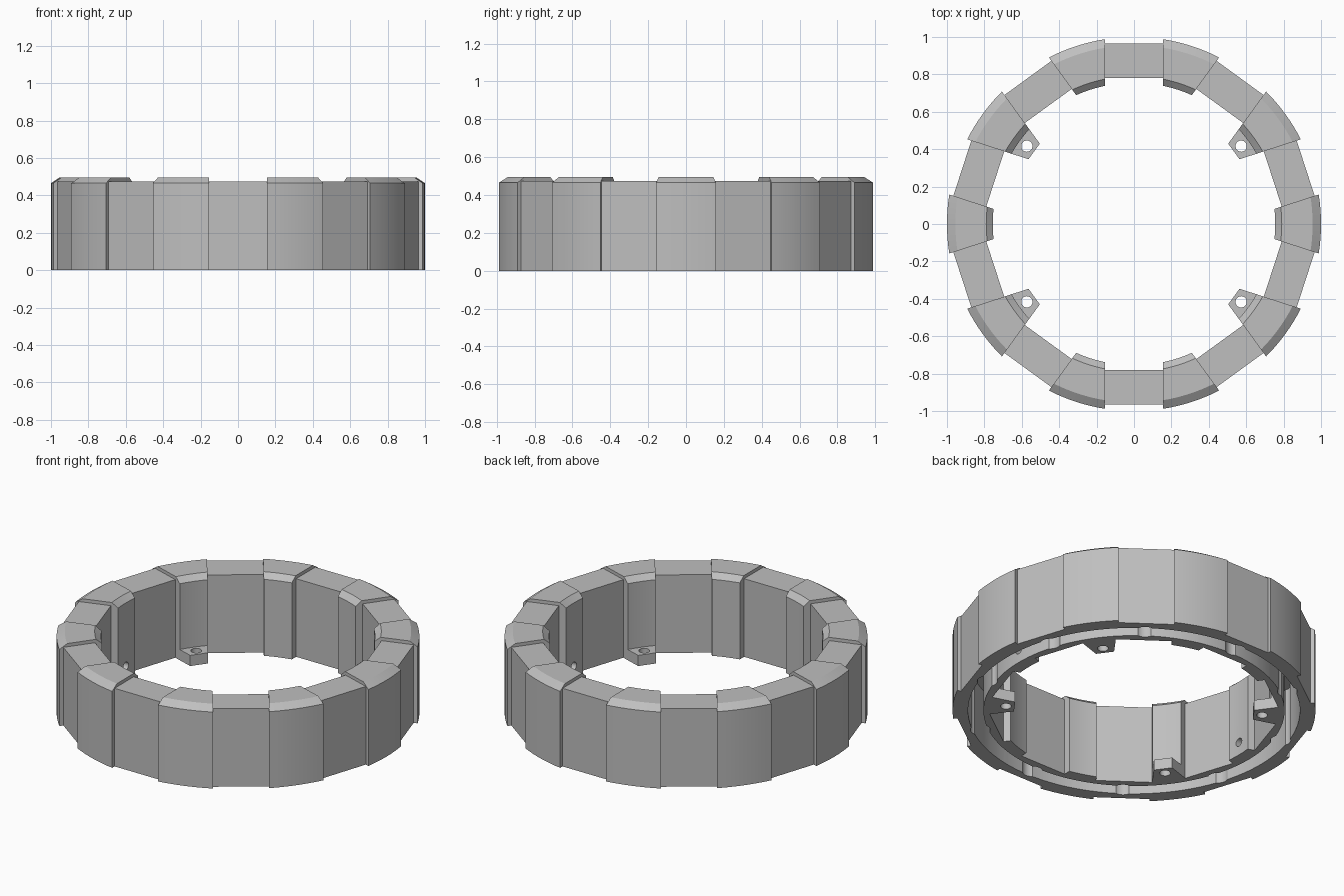
import bpy, bmesh
from math import sin, cos, asin, tan, pi, radians
from mathutils import Matrix, Vector

if "Cube" in bpy.data.objects:
    bpy.data.objects.remove(bpy.data.objects["Cube"])

COUNT = 10
STEP = 2 * pi / COUNT
HALF = STEP / 2
HALF_WIDTH = 0.155          # half length of a straight segment
DEPTH = 0.35                # underside channel depth

grey = bpy.data.materials.new("plain grey")
grey.use_nodes = True
grey.diffuse_color = (0.52, 0.52, 0.52, 1)
grey.node_tree.nodes["Principled BSDF"].inputs["Base Color"].default_value = grey.diffuse_color


def make_object(name, bm):
    bmesh.ops.recalc_face_normals(bm, faces=bm.faces)
    mesh = bpy.data.meshes.new(name)
    bm.to_mesh(mesh)
    bm.free()
    mesh.materials.append(grey)
    obj = bpy.data.objects.new(name, mesh)
    bpy.context.collection.objects.link(obj)
    return obj


def loft(bm, rings, closed=False):
    """Join equal point rings into a solid, capped unless it closes on itself."""
    loops = [[bm.verts.new(p) for p in ring] for ring in rings]
    pairs = list(zip(loops, loops[1:]))
    if closed:
        pairs.append((loops[-1], loops[0]))
    else:
        bm.faces.new(loops[0])
        bm.faces.new(loops[-1])
    for a, b in pairs:
        for i in range(len(a)):
            j = (i + 1) % len(a)
            bm.faces.new((a[i], a[j], b[j], b[i]))


def turned(rings, angle):
    turn = Matrix.Rotation(angle, 3, 'Z')
    return [[turn @ Vector(p) for p in ring] for ring in rings]


def cylinder(bm, radius, length, matrix):
    bmesh.ops.create_cone(bm, cap_ends=True, segments=32, radius1=radius,
                          radius2=radius, depth=length, matrix=matrix)


def cut(obj, cutter):
    cutter.hide_render = True
    mod = obj.modifiers.new("cut", 'BOOLEAN')
    mod.operation = 'DIFFERENCE'
    mod.solver = 'EXACT'
    mod.object = cutter
    bpy.ops.object.select_all(action='DESELECT')
    bpy.context.view_layer.objects.active = obj
    obj.select_set(True)
    bpy.ops.object.modifier_apply(modifier=mod.name)


# Straight segments between the blocks
bm = bmesh.new()
section = [(0.78, 0), (0.965, 0), (0.965, 0.475), (0.78, 0.475)]
straight = [[(r, y, z) for r, z in section] for y in (-HALF_WIDTH, HALF_WIDTH)]
for i in range(COUNT):
    loft(bm, turned(straight, (i + 0.5) * STEP))
straights = make_object("straight_segments", bm)

# Curved wedge blocks with chamfered upper rims
bm = bmesh.new()
section = [(0.755, 0), (1, 0), (1, 0.465), (0.955, 0.495), (0.79, 0.495), (0.755, 0.465)]
block = []
for k in range(9):
    t = k / 4 - 1
    ring = []
    for r, z in section:
        a = t * (HALF - asin(HALF_WIDTH / r))
        ring.append((r * cos(a), r * sin(a), z))
    block.append(ring)
for i in range(COUNT):
    loft(bm, turned(block, i * STEP))
blocks = make_object("wedge_blocks", bm)

# Mounting tabs inside four of the blocks
tab_angles = [radians(a) for a in (36, 144, 216, 324)]


def wedge_half(x):
    return x * tan(HALF) - HALF_WIDTH / cos(HALF)


bm = bmesh.new()
tab = [[(x, s * wedge_half(x), z) for x, s in ((0.66, -1), (0.76, -1), (0.76, 1), (0.66, 1))]
       for z in (0, 0.065)]
for a in tab_angles:
    loft(bm, turned(tab, a))
tabs = make_object("mounting_tabs", bm)

# Cutter: round channel in the underside
bm = bmesh.new()
section = [(0.83, -0.1), (0.915, -0.1), (0.915, DEPTH), (0.83, DEPTH)]
start = [[(r, 0, z) for r, z in section]]
loft(bm, [turned(start, 2 * pi * i / 120)[0] for i in range(120)], closed=True)
channel = make_object("channel_cutter", bm)

# Cutter: round sockets in the middle of each straight segment
bm = bmesh.new()
for i in range(COUNT):
    place = Matrix.Rotation((i + 0.5) * STEP, 4, 'Z') @ Matrix.Translation((0.872, 0, 0))
    cylinder(bm, 0.056, 2 * DEPTH, place)
sockets = make_object("socket_cutter", bm)

# Cutter: cable holes through the inner wall on both sides
bm = bmesh.new()
for side in (-1, 1):
    cylinder(bm, 0.025, 0.17, Matrix.Translation((side * 0.785, 0, 0.08))
             @ Matrix.Rotation(pi / 2, 4, 'Y'))
cable_holes = make_object("cable_hole_cutter", bm)

# Cutter: screw holes in the tabs
bm = bmesh.new()
for a in tab_angles:
    cylinder(bm, 0.03, 0.4, Matrix.Rotation(a, 4, 'Z') @ Matrix.Translation((0.708, 0, 0)))
screw_holes = make_object("screw_hole_cutter", bm)

cut(straights, channel)
cut(straights, sockets)
cut(blocks, channel)
cut(blocks, cable_holes)
cut(tabs, screw_holes)
for helper in (channel, sockets, cable_holes, screw_holes):
    bpy.data.objects.remove(helper)

# Smooth the curved walls, keep the edges sharp
for obj in (straights, blocks, tabs):
    bpy.ops.object.select_all(action='DESELECT')
    bpy.context.view_layer.objects.active = obj
    obj.select_set(True)
    bpy.ops.object.shade_smooth_by_angle(angle=radians(25))
